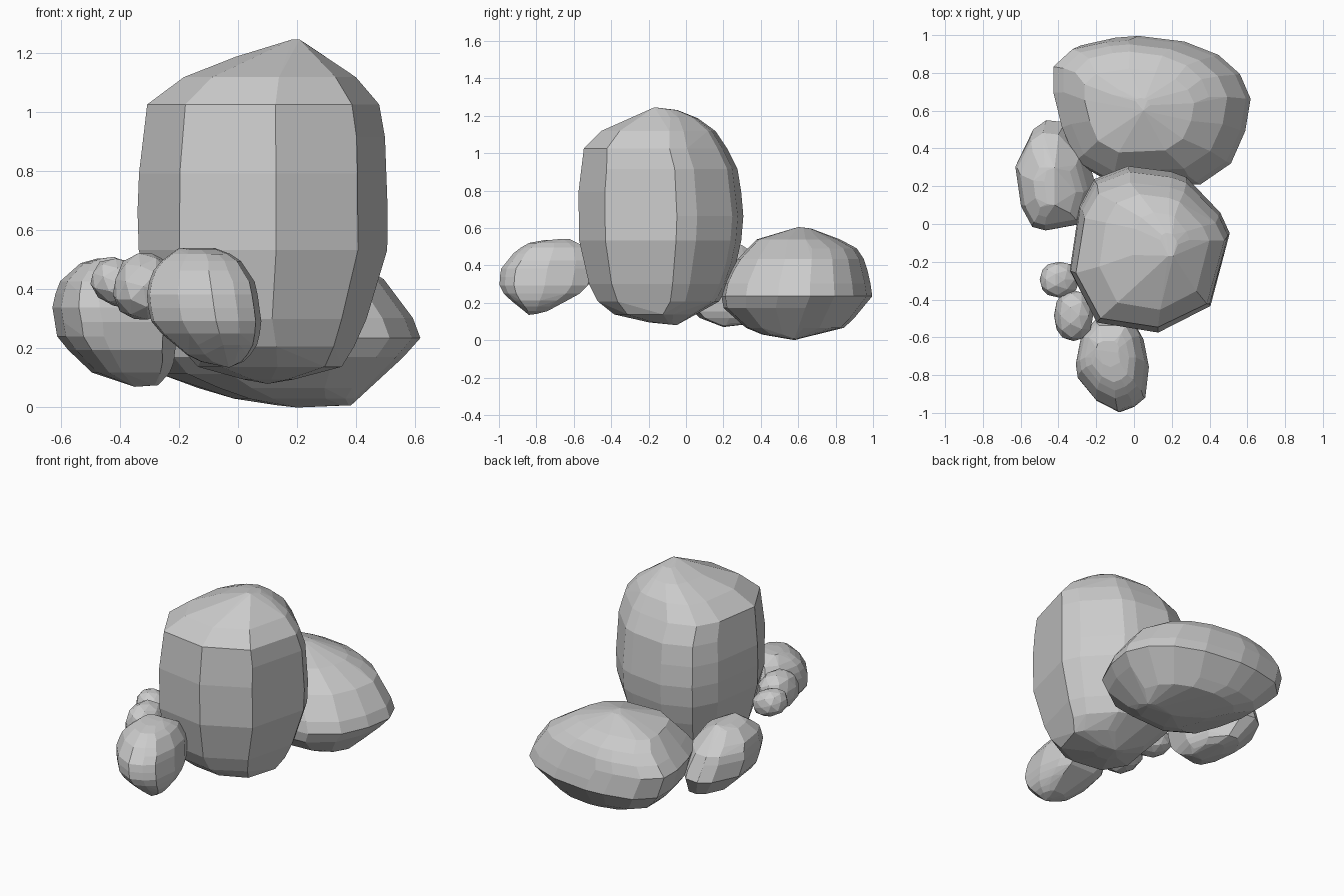
import bpy, bmesh, math
from mathutils import Vector, Matrix
from mathutils.geometry import convex_hull_2d

if "Cube" in bpy.data.objects:
    bpy.data.objects.remove(bpy.data.objects["Cube"])


def finish(name, points):
    # Closed faceted convex skin over the points
    bm = bmesh.new()
    for p in points:
        bm.verts.new(p)
    bmesh.ops.remove_doubles(bm, verts=bm.verts[:], dist=0.006)
    bmesh.ops.convex_hull(bm, input=bm.verts[:])
    bmesh.ops.delete(bm, geom=[v for v in bm.verts if not v.link_faces], context='VERTS')
    bmesh.ops.dissolve_limit(bm, angle_limit=math.radians(4), verts=bm.verts[:], edges=bm.edges[:])
    bmesh.ops.recalc_face_normals(bm, faces=bm.faces[:])
    mesh = bpy.data.meshes.new(name)
    bm.to_mesh(mesh)
    bm.free()
    bpy.context.collection.objects.link(bpy.data.objects.new(name, mesh))


def width_at(outline, z):
    # Left and right limit of a convex outline at height z
    loop = [outline[i] for i in convex_hull_2d([Vector(p) for p in outline])]
    low, high = min(p[1] for p in loop), max(p[1] for p in loop)
    z = min(max(z, low + 1e-4), high - 1e-4)
    hits = []
    for (ax, az), (bx, bz) in zip(loop, loop[1:] + loop[:1]):
        if az != bz and min(az, bz) <= z <= max(az, bz):
            hits.append(ax + (bx - ax) * (z - az) / (bz - az))
    return min(hits), max(hits)


def rock(name, front, side, top, levels=14):
    # Top outline lofted upward, fitted to the front and side outlines
    zs = [p[1] for p in front]
    xs, ys = [p[0] for p in top], [p[1] for p in top]
    points = []
    for i in range(levels + 1):
        t = (1 - math.cos(math.pi * i / levels)) / 2
        z = min(zs) + (max(zs) - min(zs)) * t
        (x0, x1), (y0, y1) = width_at(front, z), width_at(side, z)
        for x, y in top:
            u = (x - min(xs)) / (max(xs) - min(xs))
            v = (y - min(ys)) / (max(ys) - min(ys))
            points.append((x0 + (x1 - x0) * u, y0 + (y1 - y0) * v, z))
    finish(name, points)


def pebble(name, center, half, tilt):
    # Slightly boxy ball
    bm = bmesh.new()
    bmesh.ops.create_icosphere(bm, subdivisions=2, radius=1)
    spin = Matrix.Rotation(math.radians(tilt), 3, 'Y')
    points = []
    for v in bm.verts:
        d = v.co.normalized()
        d *= sum(abs(c) ** 2.4 for c in d) ** (-1 / 2.4)
        points.append(Vector(center) + spin @ Vector(d[i] * half[i] for i in range(3)))
    bm.free()
    finish(name, points)


# Tall upright boulder
rock("tall_boulder",
     [(-.34, .75), (-.305, 1.045), (-.18, 1.12), (0, 1.19), (.18, 1.245), (.21, 1.245), (.47, 1.07),
      (.50, .9), (.51, .55), (.42, .25), (.34, .12), (.1, .08), (-.12, .12), (-.28, .3), (-.34, .55)],
     [(-.58, .75), (-.54, 1.075), (-.45, 1.12), (-.17, 1.245), (-.07, 1.24), (.13, 1.16), (.27, .95),
      (.31, .7), (.29, .47), (.2, .22), (-.05, .08), (-.35, .11), (-.5, .23), (-.57, .5)],
     [(-.21, .25), (-.03, .32), (.2, .29), (.28, .26), (.46, .07), (.51, -.04), (.41, -.43),
      (.13, -.575), (-.2, -.52), (-.34, -.24), (-.29, .1)])

# Wide low boulder behind
rock("back_boulder",
     [(.63, .25), (.5, .43), (.3, .55), (.05, .605), (-.25, .55), (-.43, .38), (-.38, .22),
      (-.25, .1), (.02, .02), (.2, 0), (.38, .005), (.57, .18)],
     [(.18, .19), (.21, .33), (.28, .44), (.38, .54), (.6, .605), (.66, .6), (.9, .51), (.96, .42),
      (1, .24), (.86, .07), (.58, 0), (.35, .04)],
     [(-.43, .85), (-.32, .95), (-.13, .99), (0, 1), (.26, .97), (.45, .9), (.57, .8), (.63, .67),
      (.6, .5), (.52, .33), (.35, .22), (-.1, .2), (-.3, .31), (-.38, .5), (-.43, .7)])

# Medium rock leaning at the left
rock("left_rock",
     [(-.63, .33), (-.61, .42), (-.52, .5), (-.42, .51), (-.28, .45), (-.2, .3), (-.22, .13),
      (-.27, .075), (-.35, .07), (-.5, .12), (-.61, .23)],
     [(-.04, .32), (0, .44), (.1, .5), (.3, .5), (.48, .39), (.55, .24), (.45, .1), (.2, .07),
      (.07, .12), (-.01, .2)],
     [(-.63, .33), (-.55, .5), (-.48, .55), (-.39, .54), (-.27, .4), (-.22, .2), (-.27, 0),
      (-.47, -.04), (-.54, -.02), (-.6, .1)])

# Rounded rock in front
rock("front_rock",
     [(-.31, .4), (-.28, .48), (-.2, .54), (-.08, .54), (0, .51), (.06, .42), (.08, .3), (.07, .22),
      (.03, .16), (-.03, .135), (-.15, .16), (-.25, .24), (-.3, .3)],
     [(-1, .3), (-.99, .38), (-.91, .48), (-.82, .53), (-.63, .545), (-.54, .5), (-.5, .4),
      (-.53, .27), (-.62, .22), (-.76, .145), (-.84, .135), (-.97, .24)],
     [(-.31, -.75), (-.3, -.82), (-.2, -.94), (-.08, -1), (0, -.97), (.06, -.92), (.08, -.75),
      (.05, -.6), (0, -.51), (-.2, -.51), (-.28, -.6)])

# Two small pebbles
pebble("inner_pebble", (-.32, -.485, .41), (.10, .135, .115), 15)
pebble("outer_pebble", (-.395, -.295, .42), (.105, .095, .08), 20)
